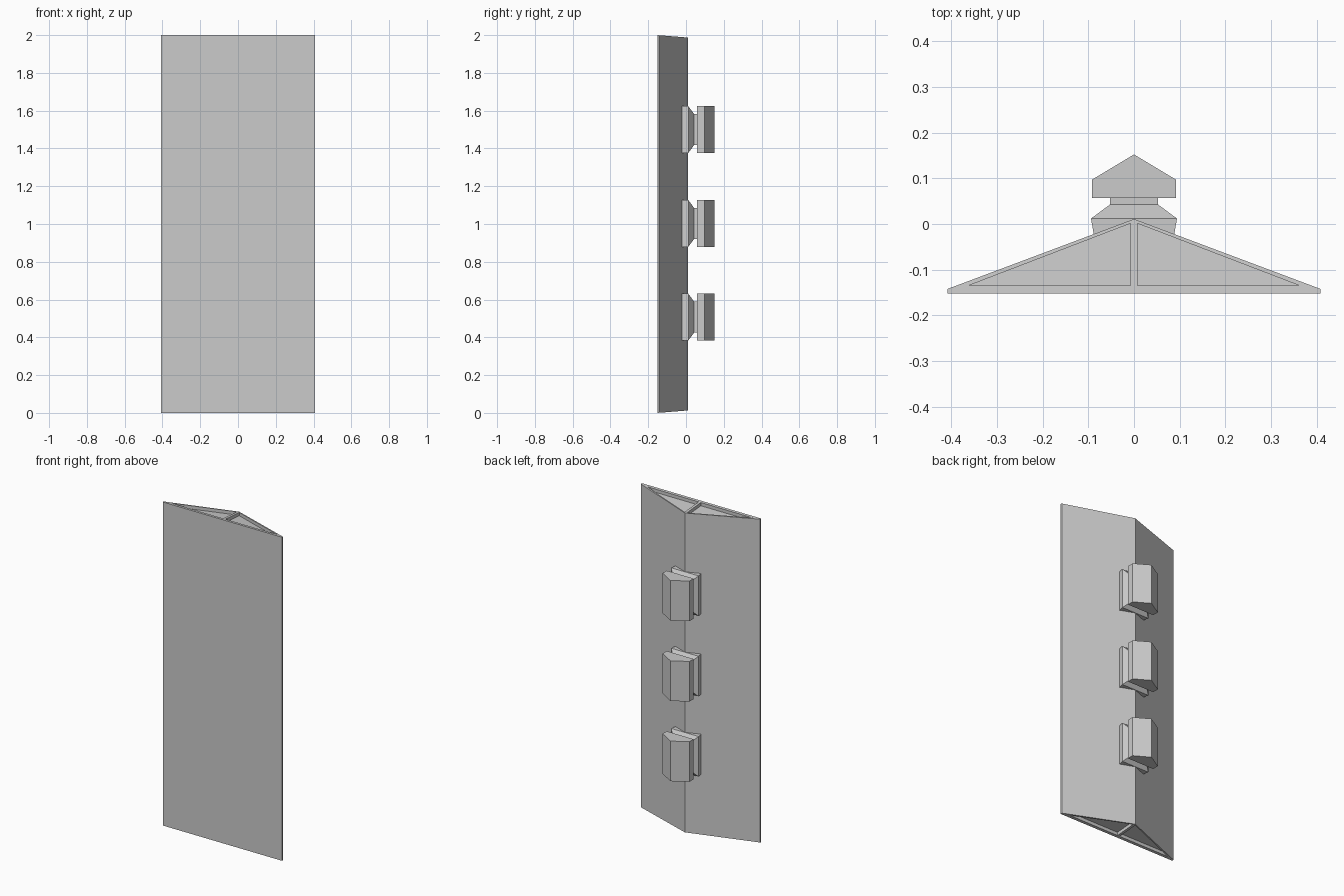
import bpy, bmesh

if "Cube" in bpy.data.objects:
    bpy.data.objects.remove(bpy.data.objects["Cube"])

grey = bpy.data.materials.new("light_grey")
grey.diffuse_color = (0.6, 0.6, 0.6, 1)
grey.use_nodes = True
grey.node_tree.nodes["Principled BSDF"].inputs["Base Color"].default_value = grey.diffuse_color


def loft(name, rings):
    """Closed solid through successive rings of 3D points."""
    bm = bmesh.new()
    loops = [[bm.verts.new(p) for p in ring] for ring in rings]
    n = len(loops[0])
    for a, b in zip(loops, loops[1:]):
        for i in range(n):
            j = (i + 1) % n
            bm.faces.new((a[i], a[j], b[j], b[i]))
    bm.faces.new(loops[0])
    bm.faces.new(loops[-1])
    bmesh.ops.recalc_face_normals(bm, faces=bm.faces[:])
    mesh = bpy.data.meshes.new(name)
    bm.to_mesh(mesh)
    bm.free()
    mesh.materials.append(grey)
    ob = bpy.data.objects.new(name, mesh)
    bpy.context.collection.objects.link(ob)
    return ob


def prism(name, profile, low, high):
    """Extrude an xy profile; low and high give z as a function of y."""
    return loft(name, [[(x, y, f(y)) for x, y in profile] for f in (low, high)])


def rect(y, w, h, z):
    """Upright rectangle at depth y, half width w, half height h."""
    return [(-w, y, z - h), (w, y, z - h), (w, y, z + h), (-w, y, z + h)]


# Wedge-shaped panel whose ends slope slightly towards the rear ridge
def bottom(y):
    return 0.08 * (y + 0.152)


def top(y):
    return 2 - bottom(y)


panel = prism("panel", [(-0.408, -0.152), (0.408, -0.152), (0.408, -0.142),
                        (0, 0.011), (-0.408, -0.142)], bottom, top)

# Shallow triangular pockets either side of a centre rib, at both ends
DEPTH = 0.02
for side in (-1, 1):
    tri = [(side * 0.008, -0.134), (side * 0.36, -0.134), (side * 0.008, 0.001)]
    spans = [(lambda y: top(y) - DEPTH, lambda y: top(y) + 0.1),
             (lambda y: bottom(y) - 0.1, lambda y: bottom(y) + DEPTH)]
    for low, high in spans:
        cutter = prism("pocket_cutter", tri, low, high)
        cutter.hide_render = True
        mod = panel.modifiers.new("pocket", 'BOOLEAN')
        mod.operation = 'DIFFERENCE'
        mod.solver = 'EXACT'
        mod.object = cutter
        bpy.context.view_layer.objects.active = panel
        bpy.ops.object.modifier_apply(modifier=mod.name)
        bpy.data.objects.remove(cutter)

# Three clips on the ridge: saddle, tapered collar with neck, pointed head
H = 0.124
for i, z in enumerate((0.507, 1.003, 1.5), 1):
    def lo(y, z=z):
        return z - H

    def hi(y, z=z):
        return z + H

    prism(f"clip_saddle_{i}", [(-0.094, 0.012), (0.094, 0.012), (0.088, -0.023),
                               (0, 0.005), (-0.088, -0.023)], lo, hi)
    loft(f"clip_neck_{i}", [rect(0.012, 0.094, H, z), rect(0.043, 0.052, 0.082, z),
                            rect(0.058, 0.052, 0.082, z)])
    prism(f"clip_head_{i}", [(-0.092, 0.057), (0.092, 0.057), (0.092, 0.097),
                             (0, 0.152), (-0.092, 0.097)], lo, hi)
